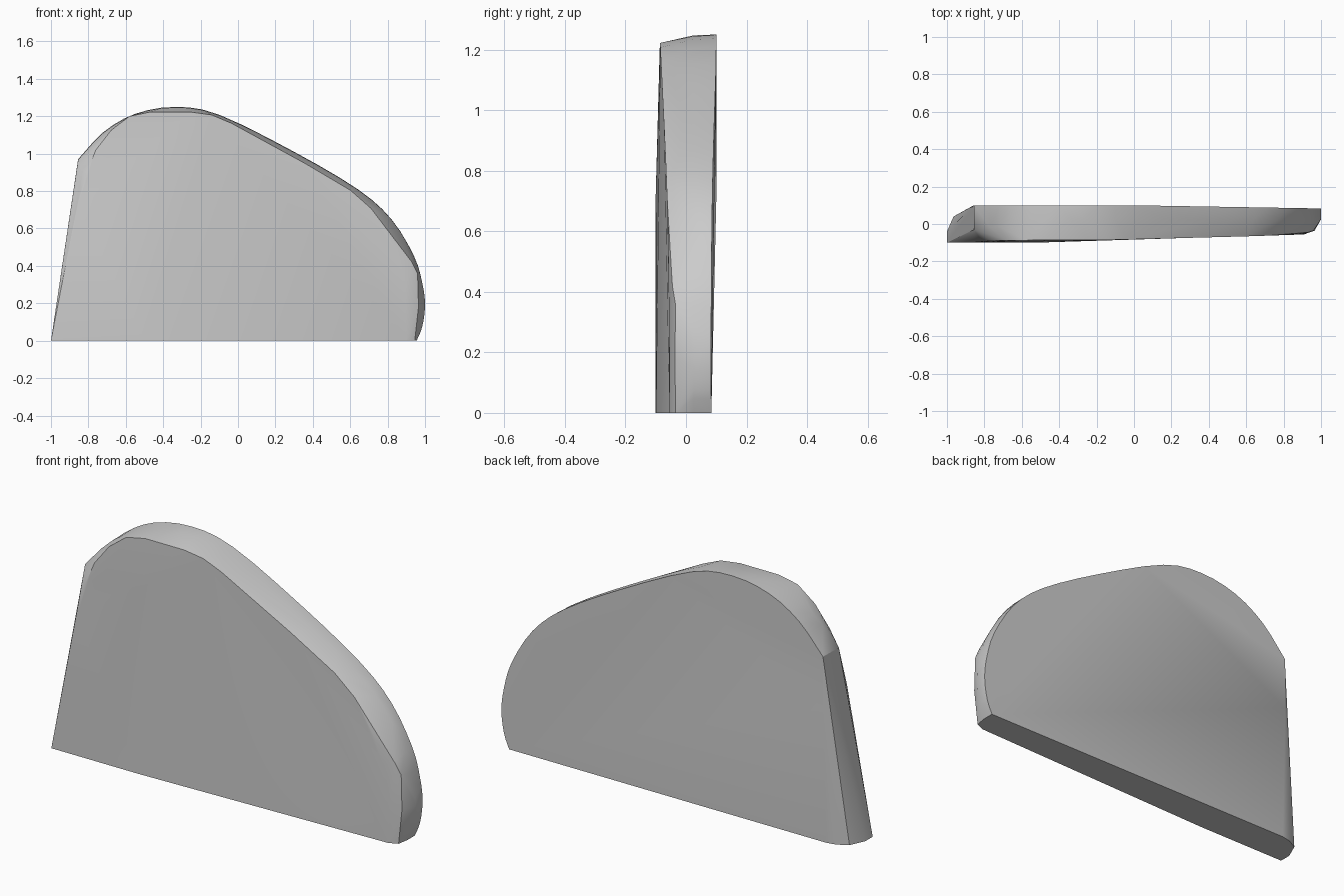
import bpy, bmesh, math
from mathutils import Vector

if "Cube" in bpy.data.objects:
    bpy.data.objects.remove(bpy.data.objects["Cube"])


def spline(points, steps):
    """Catmull-Rom curve through the given points."""
    pts = [Vector(p) for p in points]
    pts = [2 * pts[0] - pts[1]] + pts + [2 * pts[-1] - pts[-2]]
    out = []
    for a, b, c, d in zip(pts, pts[1:], pts[2:], pts[3:]):
        for i in range(steps):
            t = i / steps
            out.append(0.5 * (2 * b + (c - a) * t + (2 * a - 5 * b + 4 * c - d) * t**2
                              + (3 * b - a - 3 * c + d) * t**3))
    return out + [pts[-2]]


# Outer outline (x, z) from the upper left corner over the top to the right foot
outline = spline([(-.855, .97), (-.72, 1.115), (-.55, 1.213), (-.335, 1.25),
                  (-.1, 1.208), (.3, 1.01), (.64, .81), (.82, .65), (.94, .455),
                  (.985, .31), (1.0, .19), (.985, .075), (.955, 0)], 3)

# Front rim (x, y, z), slightly inside the outline
front = spline([(-.855, -.097, .75), (-.76, -.09, 1.02), (-.58, -.087, 1.2),
                (-.36, -.085, 1.22), (-.14, -.085, 1.207), (.1, -.079, 1.087),
                (.6, -.066, .805), (.77, -.06, .62), (.87, -.057, .4),
                (.91, -.055, .2), (.9, -.055, 0)], 2)

points = list(front)
for p in outline:
    x, z = p
    back_y = .1 - .017 * max(0, x)
    points.append(Vector((x, back_y, z)))
    # rounded side wall
    points.append(Vector((x, -.03 + .055 * min(1, (x + .855) * 2), z - .003 * min(1, z))))

# Right end bevel
points += [Vector(p) for p in ((.93, -.045, .42), (.96, -.035, .36),
                               (.965, -.036, .18), (.945, -.035, 0))]
# Left foot, with its rounded back corner
points += [Vector(p) for p in ((-1, -.1, 0), (-1, -.04, 0), (-.965, .04, 0),
                               (-.91, .07, 0), (-.86, .08, 0),
                               (-.857, .1, .7), (-.5, -.099, 0), (-.855, -.1, .72))]

# Shell wrapped around the section points
bm = bmesh.new()
for p in points:
    bm.verts.new(p)
bmesh.ops.convex_hull(bm, input=bm.verts[:])
bmesh.ops.delete(bm, geom=[v for v in bm.verts if not v.link_faces], context='VERTS')
bmesh.ops.remove_doubles(bm, verts=bm.verts[:], dist=.002)
bmesh.ops.dissolve_limit(bm, angle_limit=math.radians(.5),
                         verts=bm.verts[:], edges=bm.edges[:])
bmesh.ops.recalc_face_normals(bm, faces=bm.faces[:])
mesh = bpy.data.meshes.new("rounded_panel")
bm.to_mesh(mesh)
bm.free()
panel = bpy.data.objects.new("rounded_panel", mesh)
bpy.context.collection.objects.link(panel)
bpy.context.view_layer.objects.active = panel
panel.select_set(True)
bpy.ops.object.shade_smooth_by_angle(angle=math.radians(30))
